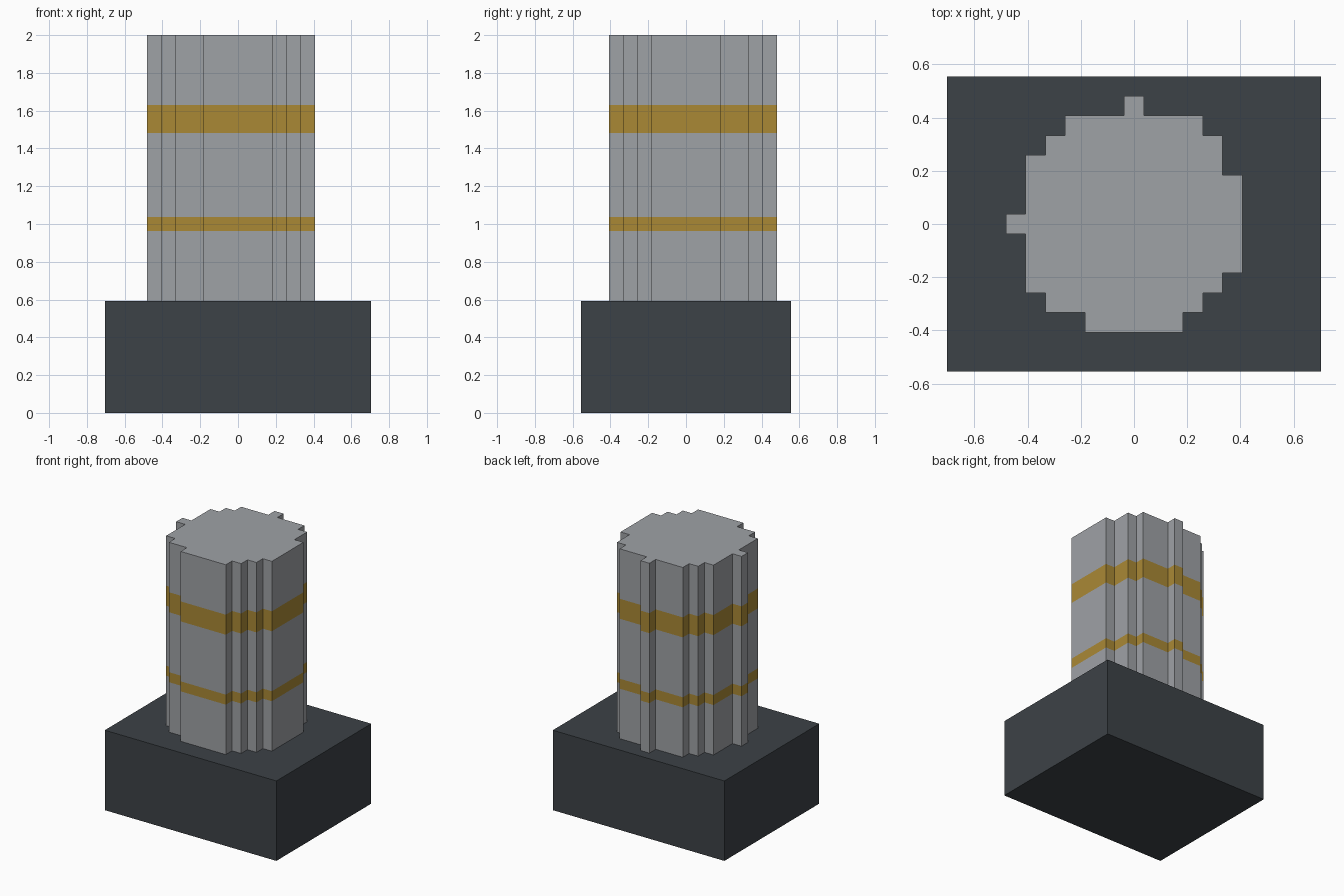
import bpy
import bmesh

if "Cube" in bpy.data.objects:
    bpy.data.objects.remove(bpy.data.objects["Cube"], do_unlink=True)

U = 2 / 27  # one block of the grid


def make_material(name, color):
    mat = bpy.data.materials.new(name)
    mat.use_nodes = True
    mat.diffuse_color = (*color, 1)
    mat.node_tree.nodes["Principled BSDF"].inputs["Base Color"].default_value = (*color, 1)
    return mat


grey = make_material("light grey", (0.345, 0.36, 0.38))
gold = make_material("gold", (0.4, 0.25, 0.036))
dark = make_material("dark slate", (0.046, 0.054, 0.063))


def build_prism(name, outline, levels, materials, band_levels=()):
    """Stack straight-walled layers of one outline; band layers take slot 1."""
    bm = bmesh.new()
    rings = [[bm.verts.new((x * U, y * U, z * U)) for x, y in outline] for z in levels]
    for z, low, high in zip(levels, rings, rings[1:]):
        for i in range(len(low)):
            j = (i + 1) % len(low)
            face = bm.faces.new((low[i], low[j], high[j], high[i]))
            face.material_index = int(z in band_levels)
    bm.faces.new(rings[0])
    bm.faces.new(rings[-1])
    bmesh.ops.recalc_face_normals(bm, faces=bm.faces)
    mesh = bpy.data.meshes.new(name)
    bm.to_mesh(mesh)
    bm.free()
    for mat in materials:
        mesh.materials.append(mat)
    obj = bpy.data.objects.new(name, mesh)
    bpy.context.collection.objects.link(obj)
    return obj


# Rectangular plinth
build_prism("plinth", [(-9.5, -7.5), (9.5, -7.5), (9.5, 7.5), (-9.5, 7.5)], [0, 8], [dark])

# Half of the stepped column outline, from the front left corner to the back right
half = [(3.5, -3.5), (3.5, -4.5), (2.5, -4.5), (2.5, -5.5), (-2.5, -5.5), (-2.5, -4.5),
        (-4.5, -4.5), (-4.5, -3.5), (-5.5, -3.5), (-5.5, -0.5), (-6.5, -0.5), (-6.5, 0.5),
        (-5.5, 0.5), (-5.5, 3.5), (-4.5, 3.5), (-4.5, 4.5)]
rest = [(-3.5, 4.5), (-3.5, 5.5), (-0.5, 5.5), (-0.5, 6.5), (0.5, 6.5), (0.5, 5.5),
        (3.5, 5.5), (3.5, 4.5), (4.5, 4.5), (4.5, 2.5), (5.5, 2.5), (5.5, -2.5),
        (4.5, -2.5), (4.5, -3.5)]

# Column with two gold bands
build_prism("column", half + rest, [8, 13, 14, 20, 22, 27], [grey, gold], (13, 20))
